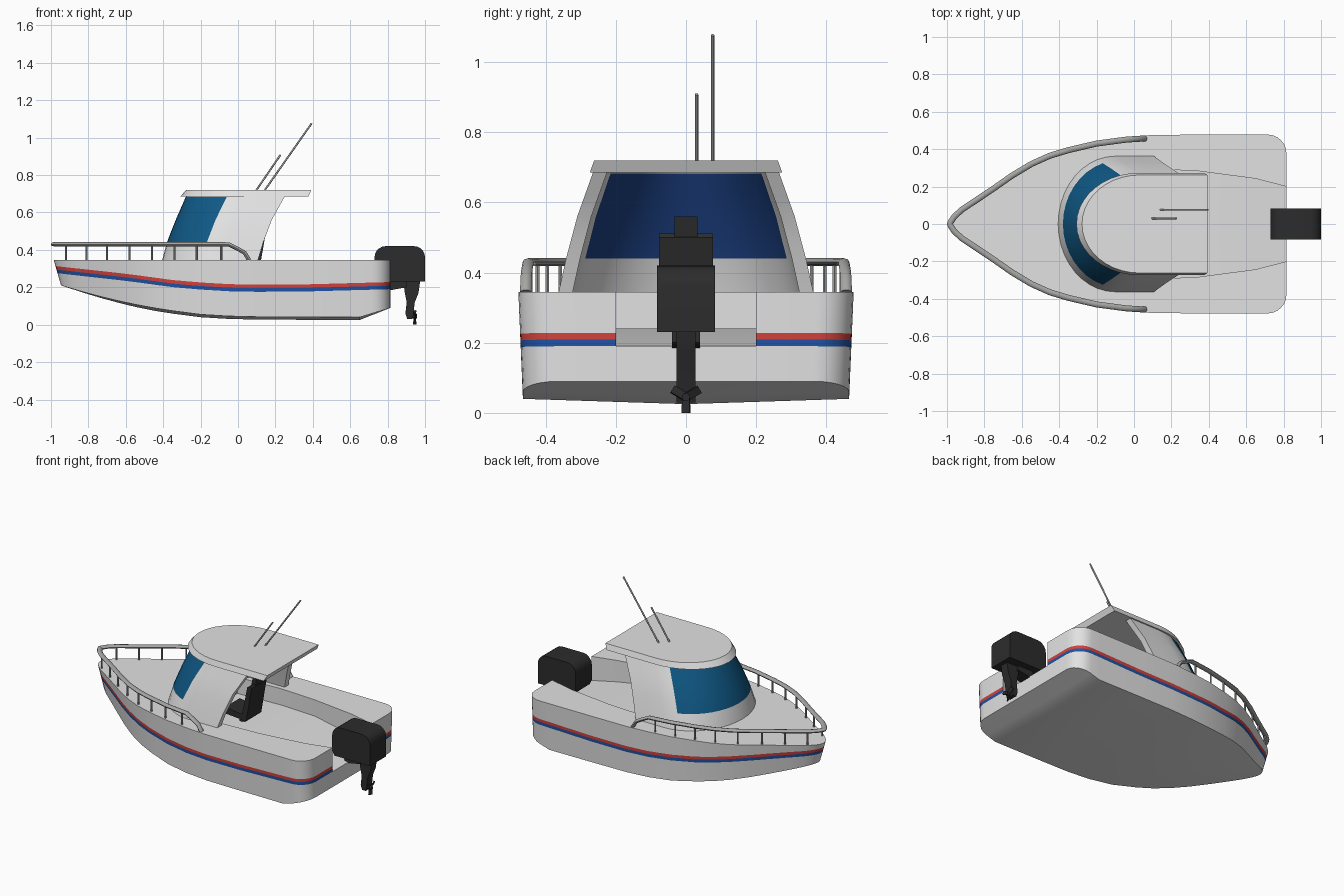
import bpy, bmesh
from math import sin, cos, radians, pi
from mathutils import Vector, Matrix

if "Cube" in bpy.data.objects:
    bpy.data.objects.remove(bpy.data.objects["Cube"], do_unlink=True)


def material(name, r, g, b):
    m = bpy.data.materials.new(name)
    m.use_nodes = True
    m.diffuse_color = (r, g, b, 1)
    bsdf = next(n for n in m.node_tree.nodes if n.type == "BSDF_PRINCIPLED")
    bsdf.inputs["Base Color"].default_value = (r, g, b, 1)
    return m


white = material("white", .76, .76, .76)
red = material("stripe red", .65, .055, .045)
blue = material("stripe blue", .015, .085, .37)
glass = material("window blue", .005, .1, .24)
lining = material("inner window blue", .011, .05, .22)
grey = material("rail grey", .38, .38, .37)
black = material("motor black", .025, .025, .025)


def lerp(table, x):
    """Piecewise linear lookup."""
    if x <= table[0][0]:
        return table[0][1]
    for (a, u), (b, v) in zip(table, table[1:]):
        if x <= b:
            return u + (v - u) * (x - a) / (b - a)
    return table[-1][1]


def build(name, faces, mats, mirror=False, angle=35):
    """Mesh from (points, material index) faces, welded and optionally mirrored in y."""
    bm = bmesh.new()
    for pts, mat in faces:
        clean = []
        for p in map(Vector, pts):
            if all((p - q).length > 1e-4 for q in clean):
                clean.append(p)
        if len(clean) > 2:
            bm.faces.new([bm.verts.new(p) for p in clean]).material_index = mat
    bmesh.ops.remove_doubles(bm, verts=bm.verts, dist=1e-4)
    if mirror:
        bmesh.ops.mirror(bm, geom=bm.verts[:] + bm.edges[:] + bm.faces[:],
                         axis='Y', merge_dist=1e-4)
        bmesh.ops.remove_doubles(bm, verts=bm.verts, dist=1e-4)
    bmesh.ops.recalc_face_normals(bm, faces=bm.faces)
    me = bpy.data.meshes.new(name)
    bm.to_mesh(me)
    bm.free()
    for m in mats:
        me.materials.append(m)
    ob = bpy.data.objects.new(name, me)
    bpy.context.collection.objects.link(ob)
    bpy.ops.object.select_all(action='DESELECT')
    ob.select_set(True)
    bpy.context.view_layer.objects.active = ob
    bpy.ops.object.shade_smooth_by_angle(angle=radians(angle))
    return ob


def loft(rings, caps=(True, True)):
    """Faces joining closed rings, with end caps."""
    n = len(rings[0])
    faces = [([a[i], a[(i + 1) % n], b[(i + 1) % n], b[i]], 0)
             for a, b in zip(rings, rings[1:]) for i in range(n)]
    return faces + [(r, 0) for r, c in zip((rings[0], rings[-1]), caps) if c]


def plate(name, profile, half, mat, y=0):
    """Side profile in x and z, extruded across y."""
    return build(name, loft([[(x, y + s * half, z) for x, z in profile]
                             for s in (-1, 1)]), [mat])


def rod(name, a, b, r, mat, sides=8):
    a, b = Vector(a), Vector(b)
    turn = (b - a).to_track_quat('Z', 'Y')
    ring = [turn @ Vector((r * cos(2 * pi * i / sides), r * sin(2 * pi * i / sides), 0))
            for i in range(sides)]
    return build(name, loft([[p + v for v in ring] for p in (a, b)]), [mat], angle=50)


# Hull: half outline of the deck, from bow tip to the stern opening
DECK = .345
outline = [(-.985, 0), (-.98, .025), (-.96, .055), (-.92, .092), (-.85, .138), (-.75, .205),
           (-.65, .275), (-.55, .335), (-.45, .38), (-.35, .41), (-.2, .445), (-.05, .465),
           (.1, .476), (.35, .478), (.65, .478)]
outline += [(.715 + .1 * sin(a), .378 + .1 * cos(a)) for a in [i * pi / 12 for i in range(7)]]
outline += [(.815, .2)]

bottom_z = [(-.985, .21), (-.8, .16), (-.6, .115), (-.4, .08), (-.2, .055), (0, .043),
            (.65, .04), (.815, .09)]
stripe_top = [(-1, .315), (-.6, .272), (-.3, .232), (0, .214), (.3, .214), (.815, .228)]
keel_drop = [(-.985, 0), (-.5, .015), (.65, .015), (.815, 0)]
well_edge = [(-.2, .28), (.2, .3), (.62, .25), (.815, .2)]
floor_z = [(.35, .24), (.815, .19)]


def side(p, level):
    x, y = p
    low, top = lerp(bottom_z, x), lerp(stripe_top, x)
    z = [low, top - .038, top - .019, top, DECK][level]
    bow = max(0, -x) ** 2
    k = 1 - (z - low) / (DECK - low)
    flare = .15 * bow * y + .013 * min(1, max(0, (y - .2) / .2))
    return (x + .04 * bow * k, y - flare * k, z)


def keel(p):
    x, _, z = side(p, 0)
    return (x, 0, z - lerp(keel_drop, p[0]))


faces = []
for p, q in zip(outline, outline[1:]):
    for k, mat in enumerate((0, 2, 1, 0)):
        faces.append(([side(p, k), side(q, k), side(q, k + 1), side(p, k + 1)], mat))
    faces.append(([side(p, 0), side(q, 0), keel(q), keel(p)], 0))
# Transom below the stern opening
corner, middle = outline[-1], (.815, 0)
faces.append(([side(corner, 0), side(middle, 0), side(middle, 1), side(corner, 1)], 0))
# Deck, cockpit walls, floor and bulkhead
for p, q in zip(outline, outline[1:]):
    closed = q[0] <= -.2
    a, b = [(x, 0 if closed else lerp(well_edge, x)) for x in (p[0], q[0])]
    faces.append(([(*p, DECK), (*q, DECK), (*b, DECK), (*a, DECK)], 0))
    if not closed:
        za, zb = lerp(floor_z, a[0]), lerp(floor_z, b[0])
        faces.append(([(*a, DECK), (*b, DECK), (*b, zb), (*a, za)], 0))
        faces.append(([(*a, za), (*b, zb), (b[0], 0, zb), (a[0], 0, za)], 0))
faces.append(([(-.2, 0, DECK), (-.2, .28, DECK), (-.2, .28, .24), (-.2, 0, .24)], 0))
build("hull", faces, [white, red, blue], mirror=True)

# Cabin shell: rounded front, open back, window wrapped round the front
levels = [.34, .44, .5, .56, .62, .683, .7]
front_x = [(.34, -.407), (.44, -.38), (.54, -.342), (.7, -.272)]
back_x = [(.34, .105), (.44, .135), (.56, .18), (.7, .258)]
width = [(.34, .364), (.44, .342), (.56, .31), (.7, .26)]
plan = [(.6 * (1 - cos(a)), sin(a)) for a in [radians(i) for i in range(0, 91, 9)]]
plan += [(.8, 1), (1, 1)]
WINDOW_END = 8


def wall(i, z, inset):
    f, g = plan[i]
    x0, x1 = lerp(front_x, z) + inset, lerp(back_x, z)
    return (x0 + f * (x1 - x0), g * (lerp(width, z) - inset), z)


faces = []
last = len(plan) - 1
for k, (z0, z1) in enumerate(zip(levels, levels[1:])):
    for i in range(last):
        window = i < WINDOW_END and 0 < k < len(levels) - 2
        for inset, mat in ((0, 1), (.04, 2)):
            faces.append(([wall(i, z0, inset), wall(i + 1, z0, inset),
                           wall(i + 1, z1, inset), wall(i, z1, inset)], mat if window else 0))
    faces.append(([wall(last, z0, 0), wall(last, z0, .04),
                   wall(last, z1, .04), wall(last, z1, 0)], 0))
for z in (levels[0], levels[-1]):
    for i in range(last):
        faces.append(([wall(i, z, 0), wall(i + 1, z, 0),
                       wall(i + 1, z, .04), wall(i, z, .04)], 0))
build("cabin", faces, [white, glass, lining], mirror=True)


# Roof with a sloping rim
def roof_ring(z, front, back, half):
    arc = [radians(i) for i in range(-90, 91, 9)]
    ring = [(.03 + (front - .03) * cos(a), half * sin(a), z) for a in arc]
    return ring + [(back, half, z), (back, -half, z)]


build("roof", loft([roof_ring(.685, -.308, .375, .274), roof_ring(.72, -.278, .392, .262)]),
      [white], angle=25)

# Bow rail following the deck edge, falling to the deck at its ends
edge = outline[:12]
path = [(x, max(0, y - .015), .43) for x, y in edge]
path += [(0, .454, .405), (.035, .456, .385), (.06, .457, .345)]
rings = []
for i, p in enumerate(path):
    d = Vector(path[min(i + 1, len(path) - 1)]) - Vector(path[max(i - 1, 0)])
    d = Vector((0, 1, 0)) if i == 0 else d.normalized()
    across = Vector((d.y, -d.x, 0)).normalized()
    up = d.cross(across)
    rings.append([Vector(p) + across * .016 * cos(j * pi / 4) + up * .011 * sin(j * pi / 4)
                  for j in range(8)])
build("bow_rail", loft(rings, (False, True)), [grey], mirror=True, angle=50)
for x in (-.92, -.81, -.7, -.58, -.46, -.34, -.22, -.09):
    y = lerp(edge, x) - .017
    for s, label in ((1, "port"), (-1, "starboard")):
        rod("rail_post_" + label, (x, s * y, .34), (x, s * y, .43), .006, grey, 6)

# Antennas on the roof
rod("short_antenna", (.095, .03, .715), (.227, .03, .908), .005, grey)
rod("long_antenna", (.14, .076, .715), (.394, .076, 1.077), .005, grey)

# Helm seat
plate("seat_cushion", [(-.04, .29), (.09, .28), (.09, .315), (-.04, .33)], .075, black)
plate("seat_back", [(.075, .28), (.112, .28), (.15, .5), (.14, .512), (.12, .5)], .077, black)
plate("head_rest", [(.118, .5), (.148, .5), (.156, .56), (.13, .56)], .033, black)
rod("seat_post", (.04, 0, .235), (.04, 0, .3), .025, black)

# Outboard motor
cowl = [(.745, .23), (1, .23)]
cowl += [(cx + .06 * cos(a), .36 + .06 * sin(a)) for cx, start in ((.94, 0), (.79, 90))
         for a in [radians(start + 18 * i) for i in range(6)]]
cowl += [(.73, .26)]
plate("motor_cowl", cowl, .082, black)
plate("motor_leg", [(.885, .24), (.975, .24), (.965, .17), (.945, .12), (.937, .05), (.93, .03),
                    (.905, .03), (.895, .06), (.902, .12), (.89, .18)], .027, black)
plate("motor_bracket", [(.79, .18), (.9, .2), (.9, .25), (.79, .25)], .04, black)
rod("propeller_hub", (.925, 0, .045), (.957, 0, .045), .012, black)
for i in range(3):
    blade = plate("propeller_blade", [(-.002, 0), (.002, 0), (.004, .045), (-.004, .045)],
                  .012, black)
    blade.matrix_world = (Matrix.Translation((.945, 0, .045))
                          @ Matrix.Rotation(pi + i * 2 * pi / 3, 4, 'X')
                          @ Matrix.Rotation(radians(25), 4, 'Z'))
